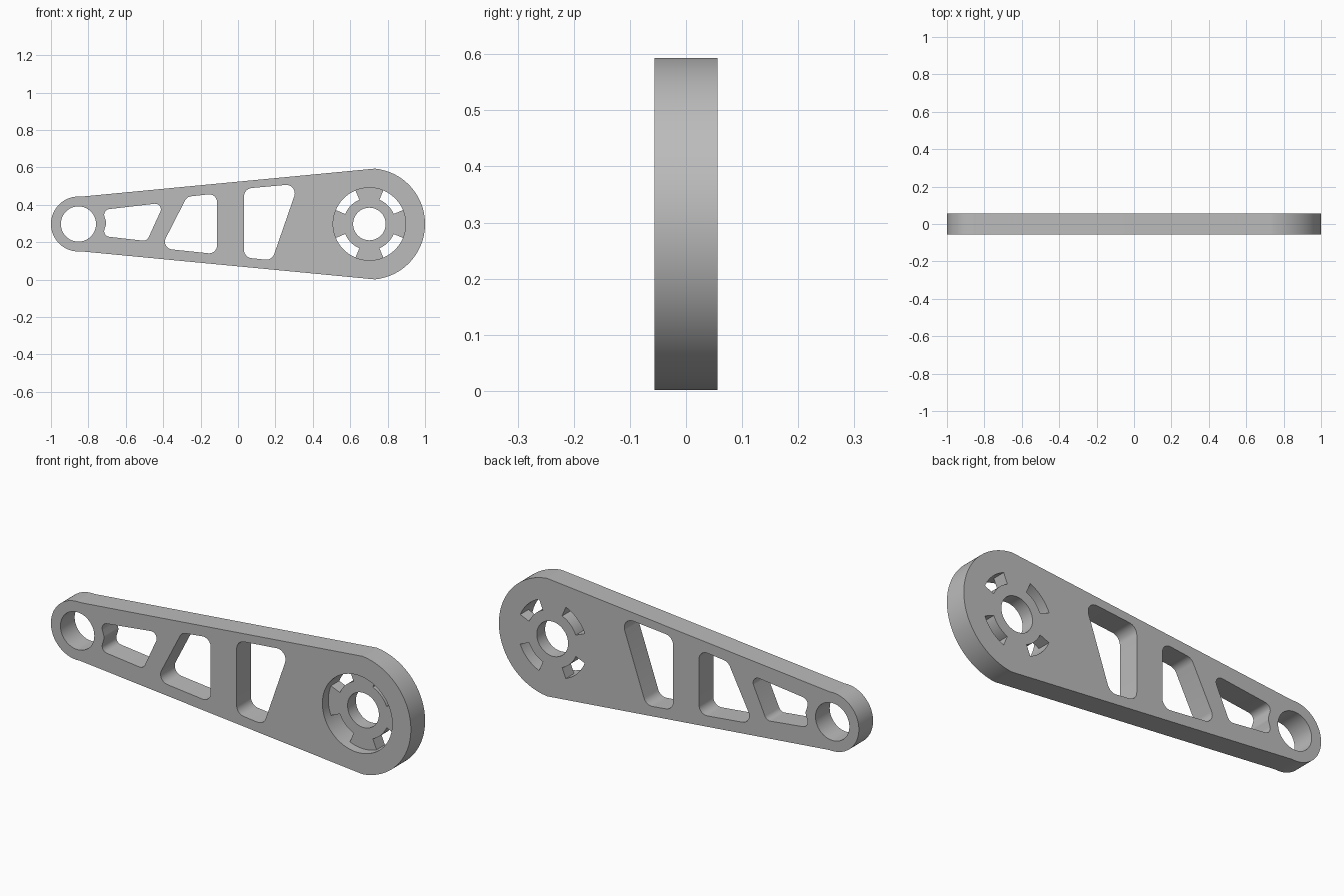
import bpy, bmesh
from math import acos, atan2, cos, sin, tan, pi, radians, remainder
from mathutils import Matrix, Vector

if "Cube" in bpy.data.objects:
    bpy.data.objects.remove(bpy.data.objects["Cube"])

HALF = 0.0565                 # half of the plate thickness
RECESS = 0.047                # depth of the hub recess in the front
HUB, HUB_R = (0.7025, 0.2975), 0.2975
TIP, TIP_R = (-0.853, 0.2975), 0.147

grey = bpy.data.materials.new("plain grey")
grey.use_nodes = True
grey.diffuse_color = (0.5, 0.5, 0.5, 1)
grey.node_tree.nodes["Principled BSDF"].inputs["Base Color"].default_value = (0.5, 0.5, 0.5, 1)


def arc(centre, r, a0, a1, n):
    """Points on an arc, angles in radians."""
    return [(centre[0] + r * cos(a0 + (a1 - a0) * i / n),
             centre[1] + r * sin(a0 + (a1 - a0) * i / n)) for i in range(n + 1)]


def circle(centre, r, n=96):
    return arc(centre, r, 0, 2 * pi, n)[:-1]


def rounded(corners, r):
    """Polygon with every corner replaced by a tangent arc."""
    pts = []
    for i, c in enumerate(corners):
        p = Vector(c)
        a = (Vector(corners[i - 1]) - p).normalized()
        b = (Vector(corners[(i + 1) % len(corners)]) - p).normalized()
        half = acos(a.dot(b)) / 2
        centre = p + (a + b).normalized() * (r / sin(half))
        start = p + a * (r / tan(half)) - centre
        end = p + b * (r / tan(half)) - centre
        a0 = atan2(start.y, start.x)
        turn = remainder(atan2(end.y, end.x) - a0, 2 * pi)
        pts += arc(centre, r, a0, a0 + turn, 8)
    return pts


def plate(name, loops, y0, y1):
    """Solid between y0 and y1 from an x-z outline followed by its holes."""
    curve = bpy.data.curves.new(name, "CURVE")
    curve.dimensions, curve.fill_mode = "2D", "BOTH"
    curve.extrude = (y1 - y0) / 2
    for pts in loops:
        spline = curve.splines.new("POLY")
        spline.points.add(len(pts) - 1)
        for point, (x, z) in zip(spline.points, pts):
            point.co = (x, z, 0, 1)
        spline.use_cyclic_u = True
    source = bpy.data.objects.new(name + "_profile", curve)
    bpy.context.collection.objects.link(source)
    bpy.context.view_layer.update()
    graph = bpy.context.evaluated_depsgraph_get()
    mesh = bpy.data.meshes.new_from_object(source.evaluated_get(graph))
    bpy.data.objects.remove(source)

    # Stand the plate upright and weld caps to walls
    bm = bmesh.new()
    bm.from_mesh(mesh)
    bm.transform(Matrix.Translation((0, (y0 + y1) / 2, 0)) @ Matrix.Rotation(pi / 2, 4, "X"))
    bmesh.ops.remove_doubles(bm, verts=bm.verts, dist=0.0001)
    bmesh.ops.recalc_face_normals(bm, faces=bm.faces)
    bm.to_mesh(mesh)
    bm.free()
    mesh.materials.clear()
    mesh.materials.append(grey)
    ob = bpy.data.objects.new(name, mesh)
    bpy.context.collection.objects.link(ob)
    return ob


# Tapered arm: hull of a large and a small circle, with holes and pockets
t = acos((HUB_R - TIP_R) / (HUB[0] - TIP[0]))
arm = plate("lever_arm", [
    arc(HUB, HUB_R, -t, t, 64) + arc(TIP, TIP_R, t, 2 * pi - t, 48),
    circle(HUB, 0.194),
    circle(TIP, 0.094),
    rounded([(-0.725, 0.373), (-0.393, 0.412), (-0.487, 0.206), (-0.725, 0.233),
             (-0.703, 0.303)], 0.03),
    rounded([(-0.273, 0.443), (-0.112, 0.461), (-0.112, 0.136), (-0.414, 0.168)], 0.042),
    rounded([(0.032, 0.486), (0.324, 0.513), (0.182, 0.103), (0.032, 0.119)], 0.045),
], -HALF, HALF)

# Hub floor behind the recess: a ring with four spokes, leaving curved slots
spokes = []
for k in range(4):
    spokes += arc(HUB, 0.194, radians(90 * k - 22.5), radians(90 * k + 22.5), 12)
    spokes += arc(HUB, 0.14, radians(90 * k + 22.5), radians(90 * k + 67.5), 12)
hub_floor = plate("hub_floor", [spokes, circle(HUB, 0.087)], RECESS - HALF, HALF)

for ob in bpy.context.selected_objects:
    ob.select_set(False)
for ob in (arm, hub_floor):
    ob.select_set(True)
    bpy.context.view_layer.objects.active = ob
bpy.ops.object.shade_smooth_by_angle(angle=radians(30))
